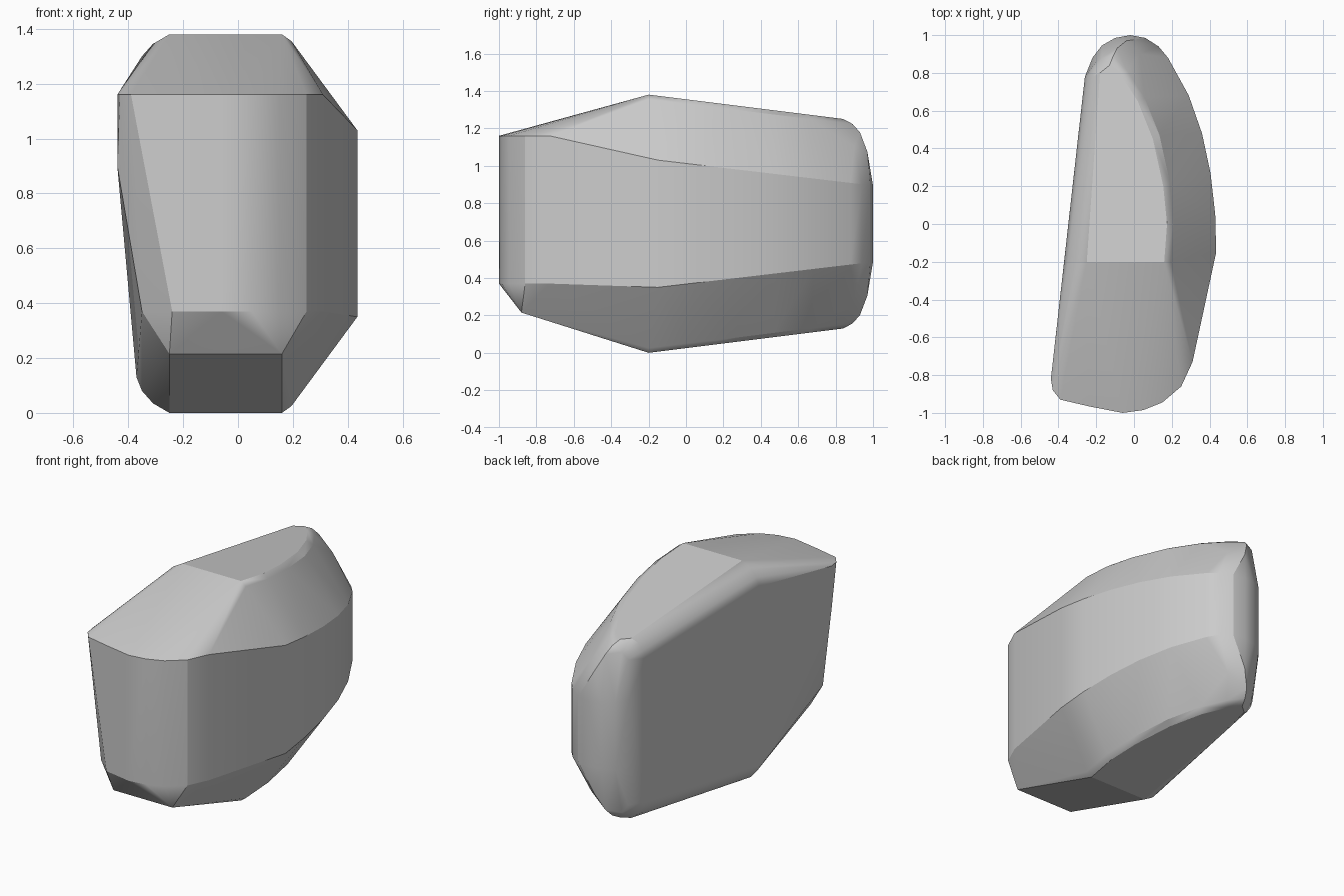
import bpy, bmesh, math

cube = bpy.data.objects.get("Cube")
if cube:
    bpy.data.objects.remove(cube, do_unlink=True)

MID = 0.69  # height of the mirror plane of the rear half


def roof(y):
    return 1.38 - 0.125 * (y + 0.2)


def shoulder(y):
    return 1.03 - 0.13 * (y + 0.15) / 1.1


# Plan of the widest belt, from the right-hand bulge round the rounded tail
belt = [(.435, -.15), (.43, .05), (.405, .27), (.36, .48), (.29, .68), (.18, .88),
        (.13, .94), (.06, .985), (-.02, 1), (-.1, .985), (-.17, .945), (-.22, .88), (-.25, .8)]
# Plan of the flat top's curved edge
crown = [(.16, -.2), (.175, 0), (.155, .2), (.1, .45), (.02, .65), (-.07, .79), (-.13, .84), (-.18, .8)]
# Plan of the nose
nose = [(-.44, -.82), (-.43, -.88), (-.39, -.93), (-.24, -.965), (-.06, -1), (.05, -.985),
        (.15, -.945), (.25, -.86), (.31, -.73)]

points = []


def mirrored(x, y, z):
    points.extend([(x, y, z), (x, y, 2 * MID - z)])


# Side belt and crown
for x, y in belt:
    mirrored(x, y, shoulder(y))
for x, y in crown:
    mirrored(x, y, roof(y))
    # Rolled lip just outside the crown
    if x > -.1:
        mirrored(x + .035, y + .02 * (y > 0), roof(y) - .025)

# Rolled edge between the crown and the flat inner side
for inset, drop in ((.12, 0), (.06, .035), (.02, .08), (0, .13)):
    mirrored(-.37 + inset, -.2, roof(-.2) - drop)
    mirrored(-.26 + inset * .7, .78, roof(.78) - drop * .9)

# Rounded tail corners
for x, y, drop in ((-.11, .89, .02), (-.09, .93, .06), (-.04, .97, .16),
                   (-.17, .88, .05), (-.2, .86, .1), (.03, .9, .14)):
    mirrored(x, y, roof(y) - drop)

# Nose: flat upper rim, lower rim with a cut-away inner corner, chin edge
for i, (x, y) in enumerate(nose):
    points.append((x, y, 1.16))
    if i == 0:
        points.append((x, y, .9))
    if i > 2:
        points.append((x, y, .37))
points += [(-.35, -.86, .37), (-.25, -.88, .215), (.16, -.88, .215)]

# Wrap the guide points in one solid
bm = bmesh.new()
for p in points:
    bm.verts.new(p)
hull = bmesh.ops.convex_hull(bm, input=bm.verts)
loose = [v for v in bm.verts if not v.link_faces]
bmesh.ops.delete(bm, geom=loose, context='VERTS')
bmesh.ops.dissolve_limit(bm, angle_limit=math.radians(1), verts=bm.verts, edges=bm.edges)
bmesh.ops.recalc_face_normals(bm, faces=bm.faces)

mesh = bpy.data.meshes.new("shell")
bm.to_mesh(mesh)
bm.free()
shell = bpy.data.objects.new("shell", mesh)
bpy.context.collection.objects.link(shell)

# Plain grey
grey = bpy.data.materials.new("light_grey")
grey.use_nodes = True
colour = (.6, .6, .6, 1)
grey.diffuse_color = colour
grey.node_tree.nodes["Principled BSDF"].inputs["Base Color"].default_value = colour
mesh.materials.append(grey)

# Soft shading with crisp rims
bpy.context.view_layer.objects.active = shell
shell.select_set(True)
bpy.ops.object.shade_smooth_by_angle(angle=math.radians(22))
weighted = shell.modifiers.new("weighted_normals", 'WEIGHTED_NORMAL')
weighted.keep_sharp = True
